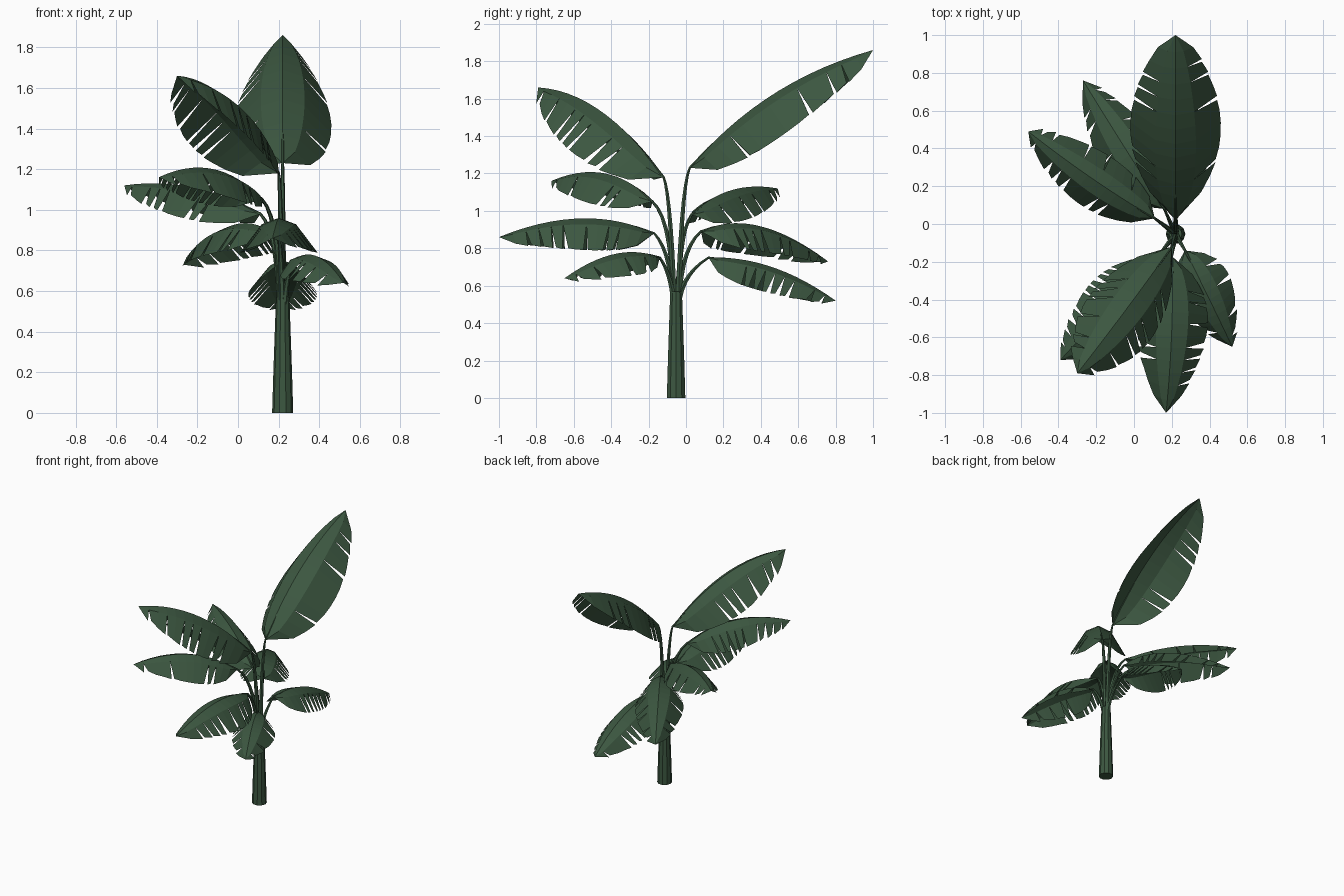
import bpy, bmesh, math, random
from mathutils import Vector

if "Cube" in bpy.data.objects:
    bpy.data.objects.remove(bpy.data.objects["Cube"])

random.seed(4)
AXIS = Vector((0.22, -0.053, 0))
UP = Vector((0, 0, 1))

green = bpy.data.materials.new("leaf_green")
green.diffuse_color = (0.045, 0.095, 0.052, 1)
green.use_nodes = True
green.node_tree.nodes["Principled BSDF"].inputs["Base Color"].default_value = green.diffuse_color


def finish(name, bm):
    mesh = bpy.data.meshes.new(name)
    bm.to_mesh(mesh)
    bm.free()
    obj = bpy.data.objects.new(name, mesh)
    bpy.context.collection.objects.link(obj)
    mesh.materials.append(green)
    return obj


def quad_curve(a, c, b, t):
    return a * (1 - t) ** 2 + c * 2 * t * (1 - t) + b * t * t


def tube(name, points, radii, sides, cap_base=False):
    bm = bmesh.new()
    rings = []
    for i, (p, r) in enumerate(zip(points, radii)):
        d = (points[min(i + 1, len(points) - 1)] - points[max(i - 1, 0)]).normalized()
        u = d.cross(Vector((0, 1, 0))).normalized()
        v = d.cross(u)
        rings.append([bm.verts.new(p + r * (u * math.cos(2 * math.pi * k / sides)
                                            + v * math.sin(2 * math.pi * k / sides)))
                      for k in range(sides)])
    for lo, hi in zip(rings, rings[1:]):
        for k in range(sides):
            n = (k + 1) % sides
            bm.faces.new((lo[k], lo[n], hi[n], hi[k]))
    if cap_base:
        bm.faces.new(rings[0])
    bmesh.ops.recalc_face_normals(bm, faces=bm.faces)
    return finish(name, bm)


def leaf(name, base, mid, tip, width, drop):
    base, mid, tip = Vector(base), Vector(mid), Vector(tip)
    ctrl = 2 * mid - (base + tip) / 2
    side = (tip - base).cross(UP).normalized()
    rows = 13

    def point(t, s, f, slide=0.0):
        # f: 0 midrib, 0.45 shoulder, 1 drooping edge
        tan = ((ctrl - base) * (1 - t) + (tip - ctrl) * t).normalized()
        up = side.cross(tan)
        w = max(0.0, math.sin(math.pi * t ** 0.82)) ** 0.58
        sag = 0.42 * f if f < 0.5 else 1.0
        return (quad_curve(base, ctrl, tip, t) + side * (s * f * width * w)
                - up * (sag * drop * w) + tan * slide)

    bm = bmesh.new()
    for s in (-1, 1):
        # random tears along the edge
        gaps = [0.0] + [random.uniform(0.007, 0.016) if random.random() < 0.6 and i > 2 else 0.0
                        for i in range(1, rows)] + [0.0]
        gaps[-1] = 0.0
        for i in range(rows):
            t0, t1 = i / rows, (i + 1) / rows
            inner = [point(t0, s, 0), point(t0, s, .45), point(t1, s, .45), point(t1, s, 0)]
            outer = [point(t0, s, .45), point(t0, s, 1, gaps[i]),
                     point(t1, s, 1, -gaps[i + 1]), point(t1, s, .45)]
            for corners in (inner, outer):
                if s < 0:
                    corners.reverse()
                bm.faces.new([bm.verts.new(c) for c in corners])
    bmesh.ops.remove_doubles(bm, verts=bm.verts, dist=0.0005)
    finish(name, bm)

    # stalk from the trunk to the leaf base
    out = Vector((base.x - AXIS.x, base.y - AXIS.y, 0)).normalized()
    start = AXIS + out * 0.012 + UP * 0.5
    bend = AXIS + out * 0.03 + UP * (base.z - 0.09)
    n = 7
    pts = [quad_curve(start, bend, base, k / n) for k in range(n + 1)]
    pts += [quad_curve(base, ctrl, tip, k) - UP * 0.004 for k in (0.12, 0.3)]
    rad = [0.018 - 0.011 * k / n for k in range(n + 1)] + [0.006, 0.002]
    tube(name + "_stalk", pts, rad, 6)


# trunk
tube("trunk", [AXIS + UP * z for z in (0, 0.2, 0.4, 0.57)], [0.052, 0.046, 0.039, 0.033], 10, True)

# leaves: base, middle and tip of midrib, half width, droop
LEAVES = {
    "top_back_leaf": ((.22, .02, 1.23), (.22, .46, 1.62), (.22, 1.0, 1.86), .24, .21),
    "top_front_leaf": ((.20, -.12, 1.18), (-.04, -.45, 1.53), (-.30, -.79, 1.66), .20, .21),
    "front_left_leaf": ((.12, -.18, 1.05), (-.12, -.43, 1.20), (-.39, -.72, 1.16), .16, .15),
    "front_leaf": ((.20, -.17, .88), (.20, -.56, .96), (.17, -1.0, .86), .19, .17),
    "front_right_leaf": ((.27, -.14, .75), (.39, -.38, .77), (.52, -.65, .64), .15, .12),
    "left_leaf": ((.11, .03, .98), (-.22, .24, 1.11), (-.56, .49, 1.12), .15, .14),
    "back_left_leaf": ((.16, .08, .89), (-.04, .39, .92), (-.27, .76, .73), .17, .15),
    "low_back_leaf": ((.22, .12, .75), (.22, .46, .70), (.22, .80, .52), .17, .14),
}
for name, spec in LEAVES.items():
    leaf(name, *spec)
